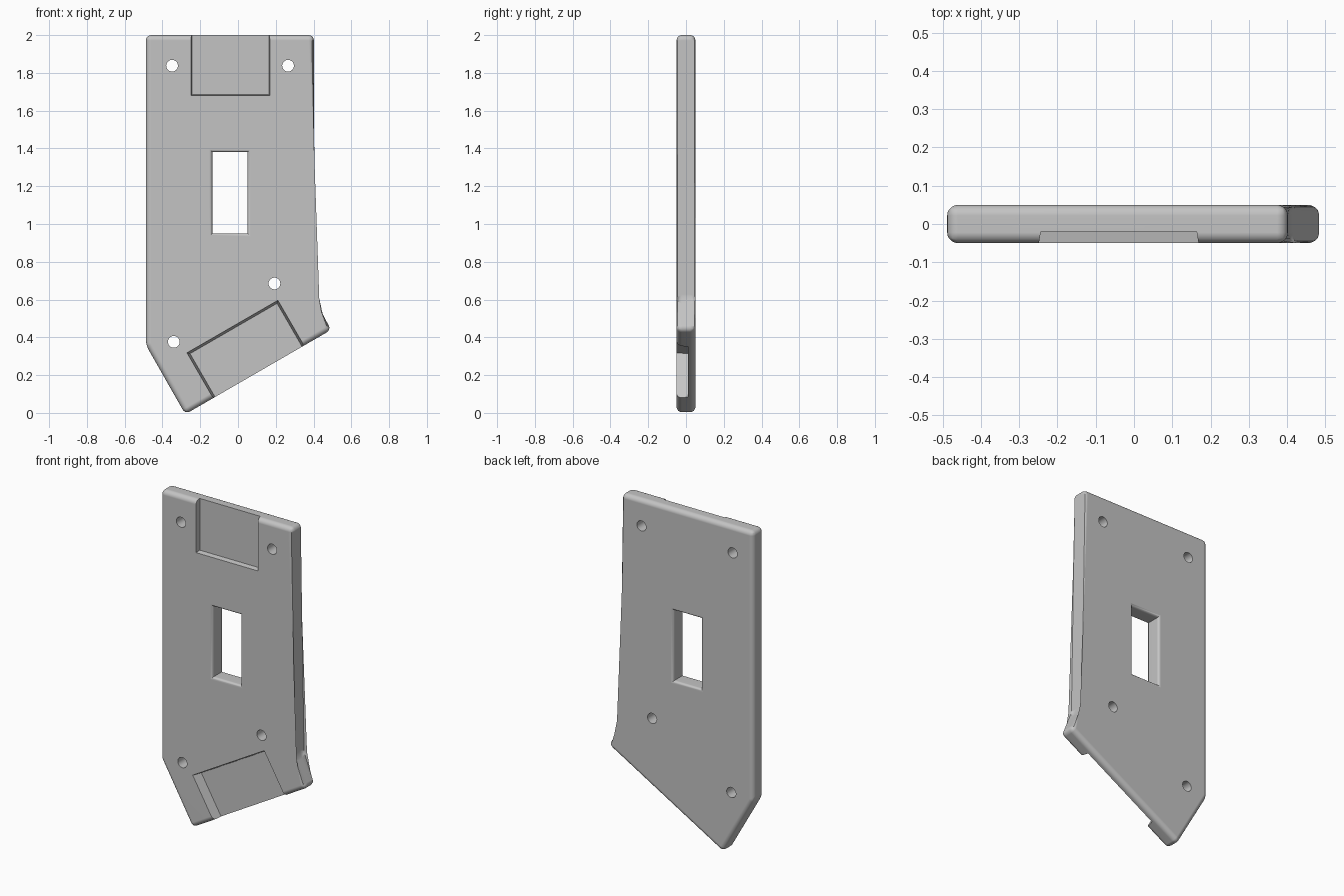
import bpy, bmesh, math
from mathutils import Matrix

if "Cube" in bpy.data.objects:
    bpy.data.objects.remove(bpy.data.objects["Cube"])

grey = bpy.data.materials.new("light_grey")
grey.use_nodes = True
grey.diffuse_color = (0.55, 0.55, 0.55, 1)
grey.node_tree.nodes["Principled BSDF"].inputs["Base Color"].default_value = grey.diffuse_color

HALF = 0.05      # half the plate thickness
RIM = 0.028      # rounding of the outer edges


def make_object(name, bm):
    bmesh.ops.recalc_face_normals(bm, faces=bm.faces)
    mesh = bpy.data.meshes.new(name)
    bm.to_mesh(mesh)
    bm.free()
    mesh.materials.append(grey)
    obj = bpy.data.objects.new(name, mesh)
    bpy.context.collection.objects.link(obj)
    return obj


def loft(loops):
    """Solid through equal-length loops of points."""
    bm = bmesh.new()
    rings = [[bm.verts.new(p) for p in loop] for loop in loops]
    for a, b in zip(rings, rings[1:]):
        for i in range(len(a)):
            j = (i + 1) % len(a)
            bm.faces.new((a[i], a[j], b[j], b[i]))
    bm.faces.new(rings[0])
    bm.faces.new(rings[-1])
    return bm


def box_loft(width, height, stations):
    """Rectangle in x-z, grown by an offset at each y station."""
    loops = []
    for y, grow in stations:
        w, h = width / 2 + grow, height / 2 + grow
        loops.append([(-w, y, -h), (w, y, -h), (w, y, h), (-w, y, h)])
    return loft(loops)


def cut(target, bm, x, z, tilt=0):
    """Subtract a solid from the target and discard the cutter."""
    bm.transform(Matrix.Translation((x, 0, z)) @ Matrix.Rotation(-tilt, 4, 'Y'))
    cutter = make_object("cutter", bm)
    cutter.hide_render = True
    mod = target.modifiers.new("cut", 'BOOLEAN')
    mod.operation, mod.solver, mod.object = 'DIFFERENCE', 'EXACT', cutter
    bpy.context.view_layer.objects.active = target
    bpy.ops.object.modifier_apply(modifier=mod.name)
    bpy.data.objects.remove(cutter)


# Plate: angled outline with every outer edge rounded
outline = [(-0.488, 2), (0.402, 2), (0.402, 0.6), (0.494, 0.44), (-0.279, -0.007), (-0.488, 0.36)]
body = loft([[(x, y, z) for x, z in outline] for y in (-HALF, HALF)])
bmesh.ops.bevel(body, geom=body.edges[:], offset=RIM, segments=5, profile=0.5, affect='EDGES')
plate = make_object("plate", body)

# Central slot with rounded lips on both faces
LIP = 0.016
arc = [(HALF - LIP + LIP * math.sin(a), LIP * (1 - math.cos(a)))
       for a in (math.pi / 2 * i / 4 for i in range(5))]
arc.append((HALF + 0.02, LIP))
stations = [(-y, g) for y, g in reversed(arc)] + arc
cut(plate, box_loft(0.186, 0.43, stations), -0.043, 1.165)

# Shallow recess open at the top edge
cut(plate, box_loft(0.407, 0.43, [(-0.08, 0.01), (-HALF, 0.005), (-0.02, 0)]), -0.04, 1.9)

# Deeper tilted recess open at the lower edge
tilt = math.radians(30)
depth = 0.4
shift = (depth - 0.258) / 2
cut(plate, box_loft(0.532, depth, [(-0.08, 0.017), (-HALF, 0.012), (0.01, 0)]),
    0.041 + shift * math.sin(tilt), 0.335 - shift * math.cos(tilt), tilt)

# Screw holes
for x, z in [(-0.349, 1.838), (0.265, 1.838), (0.193, 0.685), (-0.34, 0.376)]:
    ring = [(0.031 * math.cos(math.tau * i / 32), 0.031 * math.sin(math.tau * i / 32)) for i in range(32)]
    cut(plate, loft([[(u, y, v) for u, v in ring] for y in (-0.1, 0.1)]), x, z)

# Smooth rounded edges, keep the flats flat
bpy.ops.object.select_all(action='DESELECT')
plate.select_set(True)
bpy.context.view_layer.objects.active = plate
bpy.ops.object.shade_smooth_by_angle(angle=math.radians(35))
normals = plate.modifiers.new("flat_normals", 'WEIGHTED_NORMAL')
normals.keep_sharp = True
